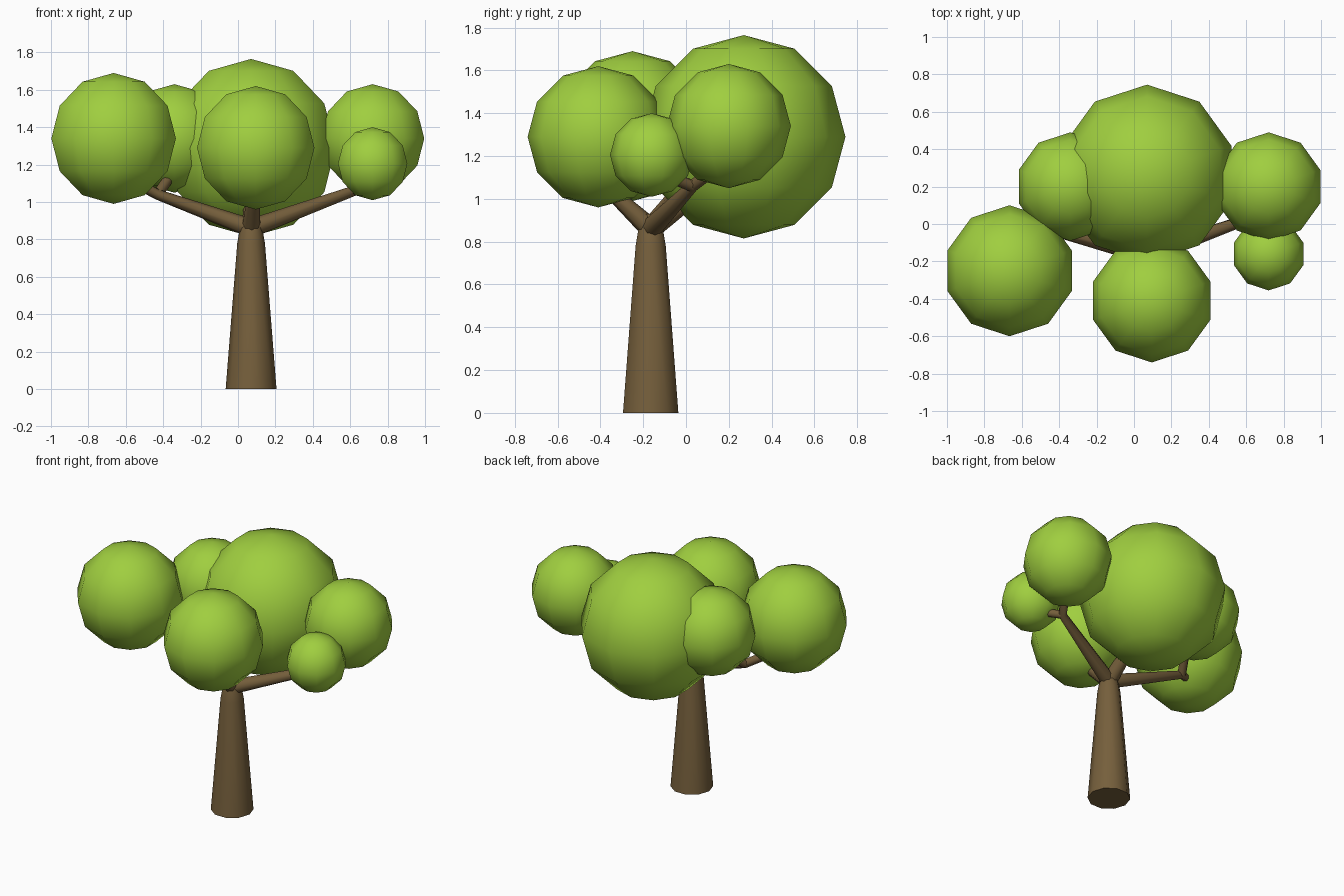
import bpy
import math

if "Cube" in bpy.data.objects:
    bpy.data.objects.remove(bpy.data.objects["Cube"])


def material(name, color):
    m = bpy.data.materials.new(name)
    m.diffuse_color = (*color, 1)
    m.use_nodes = True
    m.node_tree.nodes["Principled BSDF"].inputs["Base Color"].default_value = m.diffuse_color
    return m


LEAF = material("leaf_green", (0.35, 0.62, 0.05))
BARK = material("bark_brown", (0.18, 0.115, 0.045))


def foliage(name, center, radius):
    bpy.ops.mesh.primitive_uv_sphere_add(segments=10, ring_count=6, radius=radius, location=center)
    ob = bpy.context.object
    ob.name = name
    ob.data.materials.append(LEAF)
    bpy.ops.object.shade_smooth()


def limb(name, points, sides_res=2):
    """Tapered tube through (x, y, z, radius) points."""
    cu = bpy.data.curves.new(name, 'CURVE')
    cu.dimensions = '3D'
    cu.bevel_depth = 1.0
    cu.bevel_resolution = sides_res
    cu.use_fill_caps = True
    sp = cu.splines.new('POLY')
    sp.points.add(len(points) - 1)
    for p, (x, y, z, r) in zip(sp.points, points):
        p.co = (x, y, z, 1)
        p.radius = r
    ob = bpy.data.objects.new(name, cu)
    bpy.context.collection.objects.link(ob)
    bpy.ops.object.select_all(action='DESELECT')
    ob.select_set(True)
    bpy.context.view_layer.objects.active = ob
    bpy.ops.object.convert(target='MESH')
    ob = bpy.context.object
    ob.name = name
    ob.data.materials.clear()
    ob.data.materials.append(BARK)
    bpy.ops.object.shade_smooth_by_angle(angle=math.radians(50))


# Leaf balls
for name, center, radius in [
    ("foliage_crown", (0.07, 0.27, 1.29), 0.475),
    ("foliage_front", (0.095, -0.41, 1.29), 0.33),
    ("foliage_left", (-0.665, -0.25, 1.34), 0.35),
    ("foliage_back_left", (-0.34, 0.20, 1.34), 0.29),
    ("foliage_right", (0.72, 0.20, 1.34), 0.29),
    ("foliage_small", (0.72, -0.16, 1.205), 0.195),
]:
    foliage(name, center, radius)

# Trunk
TX, TY = 0.07, -0.165
limb("trunk", [(TX, TY, 0, 0.136), (TX, TY, 0.78, 0.074),
               (TX, TY, 0.86, 0.06), (TX, TY, 0.93, 0.035)], 3)

# Main limbs and the twigs forking from them
root = (TX, TY, 0.86, 0.05)
left_fork = (-0.43, -0.04, 1.04, 0.028)
right_fork = (0.62, 0.03, 1.06, 0.028)
limb("left_limb", [root, left_fork, (-0.60, -0.18, 1.13, 0.028)])
limb("back_left_twig", [left_fork, (-0.34, 0.12, 1.17, 0.028)])
limb("right_limb", [root, right_fork, (0.69, 0.15, 1.15, 0.028)])
limb("small_twig", [right_fork, (0.70, -0.10, 1.11, 0.026)])
limb("front_limb", [root, (0.085, -0.38, 1.06, 0.03)])
limb("crown_limb", [root, (0.07, 0.10, 1.06, 0.035)])
